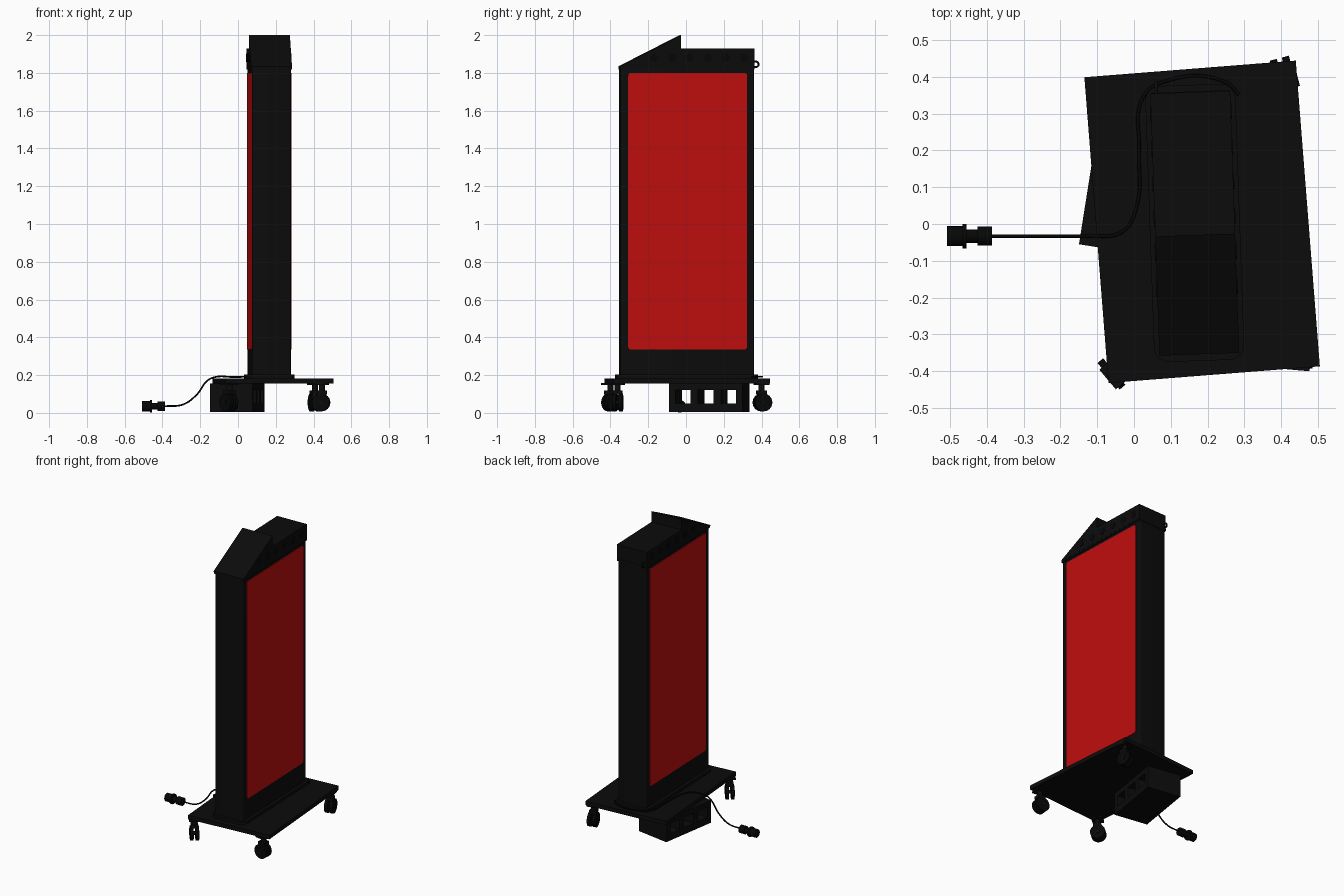
import bpy, bmesh
from math import radians, pi
from mathutils import Matrix, Vector

if "Cube" in bpy.data.objects:
    bpy.data.objects.remove(bpy.data.objects["Cube"])


def material(name, rgb):
    m = bpy.data.materials.new(name)
    m.use_nodes = True
    m.diffuse_color = (*rgb, 1)
    m.node_tree.nodes["Principled BSDF"].inputs["Base Color"].default_value = (*rgb, 1)
    return m


BLACK = material("black metal", (0.0035, 0.0035, 0.0035))
DARK = material("dark rubber", (0.002, 0.002, 0.002))
RED = material("red screen", (0.52, 0.004, 0.004))


def frame(x, y, degrees):
    return Matrix.Translation((x, y, 0)) @ Matrix.Rotation(radians(degrees), 4, "Z")


BODY = frame(0.165, 0.003, 2)
BASE = frame(0.185, 0.006, 4.5)
BALLAST = frame(-0.005, 0.122, -9)
WORLD = Matrix.Identity(4)


def finish(name, bm, space, mat, smooth=False):
    bmesh.ops.recalc_face_normals(bm, faces=bm.faces)
    bm.transform(space)
    mesh = bpy.data.meshes.new(name)
    bm.to_mesh(mesh)
    bm.free()
    obj = bpy.data.objects.new(name, mesh)
    bpy.context.collection.objects.link(obj)
    mesh.materials.append(mat)
    if smooth:
        bpy.ops.object.select_all(action="DESELECT")
        obj.select_set(True)
        bpy.context.view_layer.objects.active = obj
        bpy.ops.object.shade_smooth_by_angle(angle=radians(35))
    return obj


def box(name, size, center, space, mat=BLACK, radius=0, axis=2):
    """Box, with the edges along one axis rounded if a radius is given."""
    bm = bmesh.new()
    bmesh.ops.create_cube(bm, size=1)
    bm.transform(Matrix.Translation(center) @ Matrix.Diagonal((*size, 1)))
    if radius:
        edges = [e for e in bm.edges
                 if abs((e.verts[0].co - e.verts[1].co).normalized()[axis]) > 0.9]
        bmesh.ops.bevel(bm, geom=edges, offset=radius, segments=4,
                        profile=0.5, affect="EDGES")
    return finish(name, bm, space, mat, radius > 0)


def cylinder(name, r, depth, center, space, axis="Z", mat=BLACK, sides=24):
    bm = bmesh.new()
    bmesh.ops.create_cone(bm, cap_ends=True, segments=sides,
                          radius1=r, radius2=r, depth=depth)
    turn = {"X": Matrix.Rotation(pi / 2, 4, "Y"),
            "Y": Matrix.Rotation(pi / 2, 4, "X"), "Z": WORLD}[axis]
    bm.transform(Matrix.Translation(center) @ turn)
    return finish(name, bm, space, mat, True)


def side_prism(name, outline, width, space, mat=BLACK):
    """Extrude a (y, z) outline across x."""
    bm = bmesh.new()
    face = bm.faces.new([bm.verts.new((-width / 2, y, z)) for y, z in outline])
    new = bmesh.ops.extrude_face_region(bm, geom=[face])["geom"]
    bmesh.ops.translate(bm, vec=(width, 0, 0),
                        verts=[v for v in new if isinstance(v, bmesh.types.BMVert)])
    return finish(name, bm, space, mat)


def tube(name, points, r, mat, cyclic=False):
    curve = bpy.data.curves.new(name, "CURVE")
    curve.dimensions = "3D"
    curve.bevel_depth, curve.bevel_resolution = r, 2
    curve.resolution_u = 8
    spline = curve.splines.new("BEZIER")
    spline.bezier_points.add(len(points) - 1)
    for p, co in zip(spline.bezier_points, points):
        p.co = co
        p.handle_left_type = p.handle_right_type = "AUTO"
    spline.use_cyclic_u = cyclic
    curve.materials.append(mat)
    obj = bpy.data.objects.new(name, curve)
    bpy.context.collection.objects.link(obj)


# Upright cabinet with a screen on each broad side
box("cabinet", (0.205, 0.708, 1.64), (0, 0, 1.01), BODY, radius=0.008)
box("cabinet_foot", (0.245, 0.75, 0.02), (0, 0, 0.192), BODY, radius=0.04)
box("cabinet_cap", (0.215, 0.714, 0.015), (0, 0, 1.826), BODY)
for side, label in ((1, "left"), (-1, "right")):
    box(label + "_screen", (0.006, 0.63, 1.465), (side * 0.1035, 0.002, 1.068),
        BODY, RED, 0.015, 0)

# Roof: vented housing with a sloping wedge over the front half
box("roof_housing", (0.217, 0.39, 0.1), (0, 0.16, 1.878), BODY)
side_prism("roof_wedge", [(-0.357, 1.828), (-0.033, 1.828), (-0.033, 2.0),
                          (-0.357, 1.835)], 0.217, BODY)
for side, label in ((1, "left"), (-1, "right")):
    for i in range(6):
        cylinder(f"{label}_vent_{i + 1}", 0.022, 0.004,
                 (side * 0.109, -0.175 + 0.095 * i, 1.88), BODY, "X", DARK)
tube("rear_hook", [(0.06, 0.35, 1.862), (0.06, 0.38, 1.855),
                   (0.06, 0.382, 1.837), (0.06, 0.362, 1.83)], 0.005, BLACK)

# Base plate
box("base_plate", (0.576, 0.833, 0.027), (0, 0, 0.169), BASE)


# Swivel casters, each turned its own way
def caster(name, x, y, turn):
    space = frame(x, y, turn)
    box(name + "_mount", (0.07, 0.07, 0.01), (0, 0, 0.152), space)
    cylinder(name + "_stem", 0.016, 0.05, (0, 0, 0.127), space, sides=16)
    box(name + "_yoke", (0.045, 0.05, 0.02), (0, 0, 0.108), space)
    for s in (-1, 1):
        cylinder(f"{name}_wheel_{'a' if s < 0 else 'b'}", 0.047, 0.02,
                 (s * 0.017, 0.005, 0.055), space, "X", DARK)
    cylinder(name + "_axle", 0.012, 0.062, (0, 0.005, 0.055), space, "X", sides=12)


caster("front_left_caster", 0.445, -0.362, 85)
caster("front_right_caster", -0.045, -0.4, 40)
caster("back_left_caster", 0.408, 0.4, 15)

# Ballast block under the base, pierced by three openings
box("ballast_bottom", (0.23, 0.395, 0.045), (0, 0, 0.0275), BALLAST)
box("ballast_top", (0.23, 0.395, 0.035), (0, 0, 0.1375), BALLAST)
for i, (y, width) in enumerate(((-0.18, 0.035), (-0.0615, 0.04),
                                (0.0615, 0.04), (0.18, 0.035))):
    box(f"ballast_post_{i + 1}", (0.23, width, 0.08), (0, y, 0.086), BALLAST)

# Power cable running round the foot, over the base and down to a plug
tube("power_cable", [(0.285, 0.35, 0.192), (0.25, 0.385, 0.192), (0.08, 0.386, 0.192),
                     (0.025, 0.345, 0.192), (0.014, 0.2, 0.19), (0.008, 0.05, 0.19),
                     (-0.03, -0.02, 0.19), (-0.12, -0.033, 0.19), (-0.16, -0.033, 0.172),
                     (-0.22, -0.033, 0.095), (-0.29, -0.033, 0.045),
                     (-0.39, -0.033, 0.035)], 0.0045, DARK)
for name, r, start, end in (("plug_grip", 0.026, -0.425, -0.386),
                            ("plug_neck", 0.018, -0.46, -0.42),
                            ("plug_collar", 0.033, -0.466, -0.455),
                            ("plug_head", 0.027, -0.508, -0.464)):
    cylinder(name, r, end - start, ((start + end) / 2, -0.033, 0.035), WORLD, "X", DARK)
